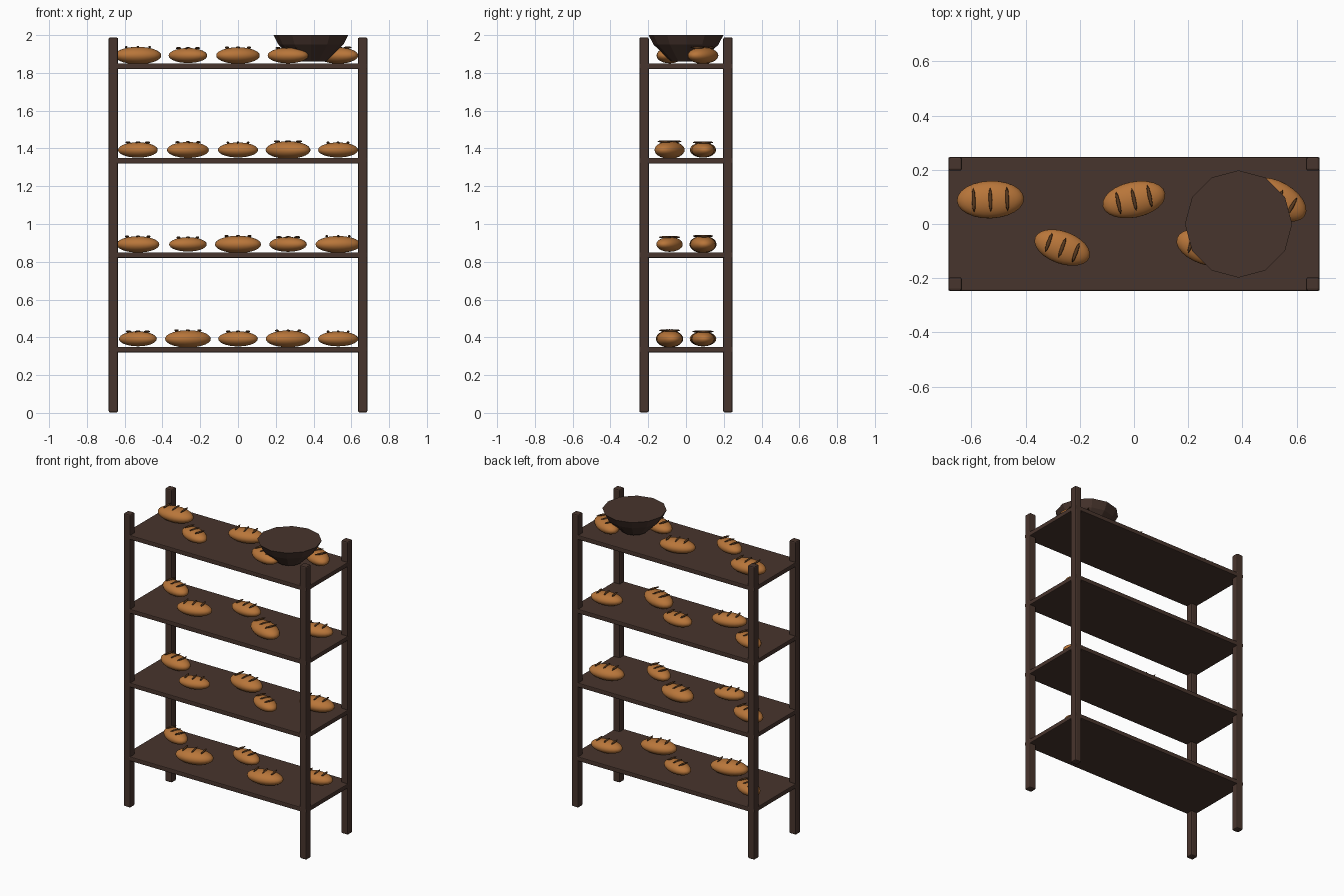
import bpy, math
from mathutils import Matrix, Vector

cube = bpy.data.objects.get("Cube")
if cube:
    bpy.data.objects.remove(cube, do_unlink=True)


def material(name, rgb):
    m = bpy.data.materials.new(name)
    m.use_nodes = True
    m.diffuse_color = (*rgb, 1)
    m.node_tree.nodes["Principled BSDF"].inputs["Base Color"].default_value = (*rgb, 1)
    return m


wood = material("dark wood", (0.064, 0.035, 0.026))
crust = material("golden crust", (0.48, 0.18, 0.042))
score = material("dark score", (0.10, 0.042, 0.014))


def finish(name, mat):
    ob = bpy.context.object
    ob.name = name
    ob.data.materials.append(mat)
    return ob


def beveled_box(name, centre, size, bevel):
    bpy.ops.mesh.primitive_cube_add(size=1, location=centre)
    ob = finish(name, wood)
    ob.data.transform(Matrix.Diagonal((*size, 1)))
    mod = ob.modifiers.new("bevel", "BEVEL")
    mod.width = bevel
    mod.segments = 2
    return ob


def ellipsoid(name, mat, centre, radii, angle, segments, rings):
    bpy.ops.mesh.primitive_uv_sphere_add(segments=segments, ring_count=rings,
                                         radius=1, location=centre)
    ob = finish(name, mat)
    ob.data.transform(Matrix.Diagonal((*radii, 1)))
    ob.rotation_euler.z = angle
    bpy.ops.object.shade_smooth()
    return ob


def loaf(name, x, y, shelf_z, length, degrees):
    """Loaf with three raised scores across its top."""
    angle = math.radians(degrees)
    half = length * 0.37
    centre = Vector((x, y, shelf_z + 0.042))
    ellipsoid(name, crust, centre, (length, length * 0.56, half), angle, 24, 14)
    for i in (-1, 0, 1):
        offset = Vector((i * length * 0.5, 0, half - 0.001))
        offset.rotate(Matrix.Rotation(angle, 3, "Z"))
        ellipsoid(f"{name}_score", score, centre + offset,
                  (0.007, length * 0.36, 0.006), angle, 8, 6)


# Corner posts
for side, sx in (("left", 1), ("right", -1)):
    for end, sy in (("front", -1), ("back", 1)):
        beveled_box(f"{end}_{side}_post", (sx * 0.66, sy * 0.222, 0.995),
                    (0.05, 0.05, 1.985), 0.008)

# Shelves, lowest first, each with loaves as (half length, turn)
shelves = [
    [(0.107, -25), (0.124, 12), (0.108, -15), (0.120, 10), (0.107, 5)],
    [(0.116, -12), (0.102, 12), (0.124, -10), (0.106, -25), (0.120, 5)],
    [(0.110, -20), (0.114, 14), (0.107, -5), (0.125, -22), (0.107, 8)],
    [(0.124, 2), (0.107, -20), (0.118, 12), (0.112, -18), (0.117, -30)],
]
for level, loaves in enumerate(shelves):
    top = 0.35 + level * 0.5
    beveled_box(f"shelf_{level + 1}", (0, 0, top - 0.015), (1.37, 0.494, 0.03), 0.005)
    for i, (length, turn) in enumerate(loaves):
        y = 0.09 if i % 2 == 0 else -0.087
        loaf(f"loaf_{level + 1}_{i + 1}", -0.53 + i * 0.265, y, top, length, turn)

# Faceted bowl with a closed top
profile = [(0.08, 1.86), (0.172, 1.95), (0.198, 2.0)]
sides = 12
verts = [(0.386 + r * math.cos(math.tau * k / sides), r * math.sin(math.tau * k / sides), z)
         for r, z in profile for k in range(sides)]
faces = [(j * sides + k, j * sides + (k + 1) % sides,
          (j + 1) * sides + (k + 1) % sides, (j + 1) * sides + k)
         for j in range(len(profile) - 1) for k in range(sides)]
faces += [tuple(reversed(range(sides))), tuple(range(2 * sides, 3 * sides))]
mesh = bpy.data.meshes.new("bowl")
mesh.from_pydata(verts, [], faces)
mesh.materials.append(wood)
bpy.context.collection.objects.link(bpy.data.objects.new("bowl", mesh))
